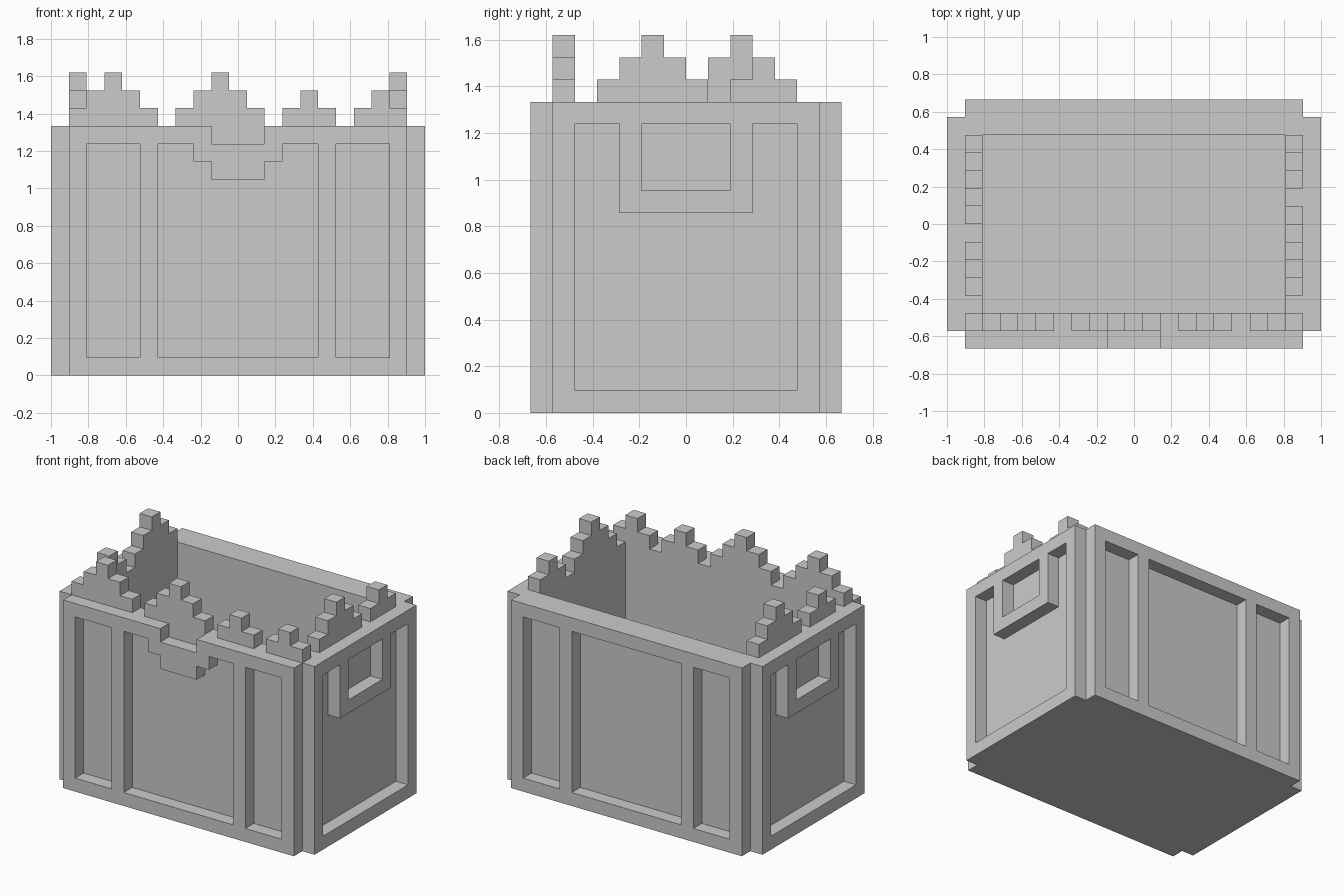
import bpy, bmesh

if "Cube" in bpy.data.objects:
    bpy.data.objects.remove(bpy.data.objects["Cube"])

U = 2 / 21  # one block unit; every size below is in blocks


def prism(bm, profile, axis, a, b):
    """Extrude a 2D profile along an axis from a to b."""
    place = {'x': lambda p, q: (a, p, q),
             'y': lambda p, q: (p, a, q),
             'z': lambda p, q: (p, q, a)}[axis]
    face = bm.faces.new([bm.verts.new([c * U for c in place(p, q)]) for p, q in profile])
    ext = bmesh.ops.extrude_face_region(bm, geom=[face])
    shift = [(b - a) * U if k == axis else 0 for k in 'xyz']
    bmesh.ops.translate(bm, vec=shift,
                        verts=[v for v in ext['geom'] if isinstance(v, bmesh.types.BMVert)])


def finish(bm, name):
    bmesh.ops.recalc_face_normals(bm, faces=bm.faces)
    mesh = bpy.data.meshes.new(name)
    bm.to_mesh(mesh)
    bm.free()
    ob = bpy.data.objects.new(name, mesh)
    bpy.context.collection.objects.link(ob)
    return ob


def rect(x0, x1, z0, z1):
    return [(x0, z0), (x1, z0), (x1, z1), (x0, z1)]


def stepped_peak(start, width):
    """Stair profile rising one block per step to the middle, then falling."""
    pts = [(start, 14)]
    for i in range(width):
        h = 14 + min(i, width - 1 - i) + 1
        pts += [(start + i, h), (start + i + 1, h)]
    return pts + [(start + width, 14)]


# Crate body: block with notched corners
bm = bmesh.new()
prism(bm, [(-9.5, -7), (9.5, -7), (9.5, -6), (10.5, -6), (10.5, 6), (9.5, 6),
           (9.5, 7), (-9.5, 7), (-9.5, 6), (-10.5, 6), (-10.5, -6), (-9.5, -6)], 'z', 0, 14)
body = finish(bm, "crate_body")

# Cutters: cavity and all recesses
bm = bmesh.new()
prism(bm, rect(-8.5, 8.5, -5, 5), 'z', 1, 15)
for s in (-1, 1):
    # narrow panels on front and back
    for x0, x1 in ((-8.5, -5.5), (5.5, 8.5)):
        prism(bm, rect(x0, x1, 1, 13), 'y', 6 * s, 7.5 * s)
    # side panel around the handle, and the handle hollow
    prism(bm, [(-5, 1), (5, 1), (5, 13), (3, 13), (3, 9), (-3, 9), (-3, 13), (-5, 13)],
          'x', 9.5 * s, 11 * s)
    prism(bm, rect(-2, 2, 10, 13), 'x', 9.5 * s, 11 * s)
# wide back panel
prism(bm, rect(-4.5, 4.5, 1, 13), 'y', 6, 7.5)
# wide front panel leaving a stepped clasp, and the notch above it
prism(bm, [(-4.5, 1), (4.5, 1), (4.5, 13), (2.5, 13), (2.5, 12), (1.5, 12), (1.5, 11),
           (-1.5, 11), (-1.5, 12), (-2.5, 12), (-2.5, 13), (-4.5, 13)], 'y', -7.5, -6)
prism(bm, rect(-1.5, 1.5, 13, 15), 'y', -7.5, -6)
cutter = finish(bm, "recess_cutter")
cutter.hide_render = True

mod = body.modifiers.new("recesses", 'BOOLEAN')
mod.operation = 'DIFFERENCE'
mod.solver = 'EXACT'
mod.object = cutter
bpy.context.view_layer.objects.active = body
bpy.ops.object.modifier_apply(modifier=mod.name)
bpy.data.objects.remove(cutter)

# Stepped peaks on the rim: front, right and left
rows = {"front_peaks": ('y', -6, -5, ((-9.5, 5), (-3.5, 5), (2.5, 3), (6.5, 3))),
        "right_peaks": ('x', 8.5, 9.5, ((-4, 5), (2, 3))),
        "left_peaks": ('x', -9.5, -8.5, ((-4, 3), (0, 5)))}
for name, (axis, a, b, peaks) in rows.items():
    bm = bmesh.new()
    for start, width in peaks:
        prism(bm, stepped_peak(start, width), axis, a, b)
    finish(bm, name)
